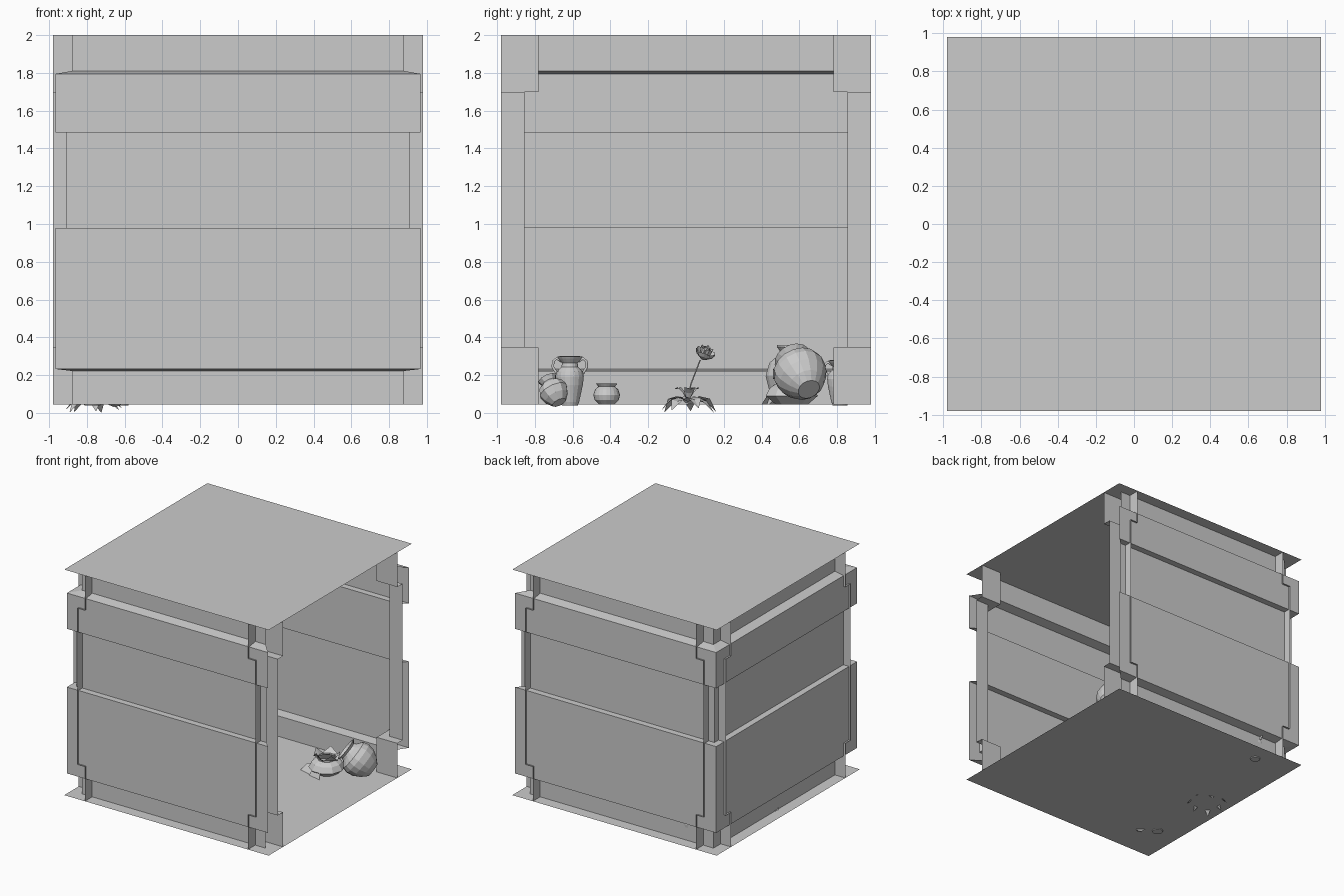
import bpy, bmesh, math, random
from mathutils import Vector, Matrix

if "Cube" in bpy.data.objects:
    bpy.data.objects.remove(bpy.data.objects["Cube"])

random.seed(4)
FLOOR = 0.045


def make(name, verts, faces, smooth=False):
    me = bpy.data.meshes.new(name)
    me.from_pydata([tuple(v) for v in verts], [], faces)
    me.update()
    ob = bpy.data.objects.new(name, me)
    bpy.context.collection.objects.link(ob)
    for p in me.polygons:
        p.use_smooth = smooth
    return ob


def sweep(name, plan, profile):
    """Loft a (offset, z) profile along a plan given in unit multiples of the offset."""
    n = len(plan)
    verts = [plan_pt(p, o, z) for o, z in profile for p in plan]
    faces = [(r * n + c, r * n + c + 1, (r + 1) * n + c + 1, (r + 1) * n + c)
             for r in range(len(profile) - 1) for c in range(n - 1)]
    return make(name, verts, faces)


def plan_pt(p, o, z):
    # "E" marks a coordinate fixed at the outer edge of the room
    return tuple((0.98 * c[1] if isinstance(c, tuple) else c * o) for c in p) + (z,)


# floor and ceiling sheets
E = 0.98
for name, z in (("floor", FLOOR), ("ceiling", 2.0)):
    make(name, [(-E, -E, z), (E, -E, z), (E, E, z), (-E, E, z)], [(0, 1, 2, 3)])

# three stepped walls, mitred at the corners, open on the right
wall = [(0.88, FLOOR), (0.88, 0.222), (0.965, 0.232), (0.965, 0.98), (0.91, 0.98),
        (0.91, 1.485), (0.965, 1.485), (0.965, 1.795), (0.88, 1.81), (0.88, 2.0)]
sweep("walls", [(1, -1), (-1, -1), (-1, 1), (1, 1)], wall)

# corner pillars with wider base and capital
pillar = [(0.782, FLOOR), (0.782, 0.345), (0.855, 0.345), (0.855, 1.70), (0.782, 1.70), (0.782, 2.0)]
for sx, sx_name in ((-1, "left"), (1, "right")):
    for sy, sy_name in ((-1, "front"), (1, "back")):
        sweep(f"pillar_{sy_name}_{sx_name}",
              [(("E", sx), sy), (sx, sy), (sx, ("E", sy))], pillar)


def lathe(name, profile, segs, loc, axis=(0, 0, 1), smooth=False):
    """Revolve (radius, height) pairs and close the bottom with one disc."""
    rot = Vector((0, 0, 1)).rotation_difference(Vector(axis).normalized())
    verts = []
    for r, h in profile:
        for i in range(segs):
            a = 2 * math.pi * i / segs
            verts.append(rot @ Vector((r * math.cos(a), r * math.sin(a), h)) + Vector(loc))
    faces = [tuple(reversed(range(segs)))]
    for k in range(len(profile) - 1):
        for i in range(segs):
            j = (i + 1) % segs
            faces.append((k * segs + i, k * segs + j, (k + 1) * segs + j, (k + 1) * segs + i))
    ob = make(name, verts, faces, smooth)
    return ob


def tube(name, pts, radius):
    cu = bpy.data.curves.new(name, 'CURVE')
    cu.dimensions = '3D'
    cu.bevel_depth = radius
    cu.bevel_resolution = 1
    cu.use_fill_caps = True
    sp = cu.splines.new('POLY')
    sp.points.add(len(pts) - 1)
    for p, co in zip(sp.points, pts):
        p.co = (*co, 1)
    ob = bpy.data.objects.new(name, cu)
    bpy.context.collection.objects.link(ob)
    return ob


# two-handled tall jars
jar = [(0.042, 0), (0.05, 0.02), (0.07, 0.11), (0.075, 0.155), (0.07, 0.18), (0.045, 0.205),
       (0.042, 0.225), (0.062, 0.25), (0.068, 0.26), (0.055, 0.262), (0.035, 0.22)]
for name, x, y, s in (("tall_jar_front", -0.77, -0.615, 1.0), ("tall_jar_back", -0.62, 0.815, 0.92)):
    lathe(name, [(r * s, h * s) for r, h in jar], 18, (x, y, 0.038))
    for side in (-1, 1):
        tube(name + "_handle", [(x, y + side * r * s, 0.038 + h * s) for r, h in
             ((0.045, 0.235), (0.07, 0.25), (0.088, 0.235), (0.09, 0.205), (0.07, 0.172))], 0.008)

# small round pot
lathe("round_pot", [(0.04, 0), (0.063, 0.022), (0.071, 0.05), (0.062, 0.078), (0.044, 0.094),
                    (0.056, 0.11), (0.044, 0.108), (0.036, 0.092)], 20, (-0.72, -0.42, FLOOR))

# small tipped pot
lathe("tipped_pot", [(0.04, -0.07), (0.067, -0.035), (0.08, 0.005), (0.066, 0.04), (0.04, 0.06),
                     (0.052, 0.085), (0.04, 0.08), (0.034, 0.055)], 10,
      (-0.66, -0.70, 0.112), (-0.4, -0.4, 0.8))

# wide-mouthed vase near the back
lathe("wide_vase", [(0.06, 0), (0.1, 0.07), (0.12, 0.15), (0.1, 0.22), (0.05, 0.262), (0.045, 0.285),
                    (0.06, 0.305), (0.06, 0.315), (0.048, 0.312), (0.035, 0.28)], 18, (-0.7, 0.54, FLOOR))

# big tipped pot
big = [(0.06, -0.125), (0.1, -0.085), (0.132, -0.03), (0.142, 0.025), (0.13, 0.07), (0.085, 0.105),
       (0.075, 0.125), (0.1, 0.145), (0.09, 0.147), (0.065, 0.12)]
lathe("big_tipped_pot", big, 16, (0.745, 0.61, 0.2), (-0.72, -0.32, 0.6))

# broken pot with jagged rim
broken = lathe("broken_pot", [(0.09, 0), (0.145, 0.045), (0.12, 0.09), (0.075, 0.115), (0.075, 0.13),
                              (0.105, 0.155)], 10, (0.46, 0.56, FLOOR))
vs = broken.data.vertices
for i, v in enumerate(vs[50:60]):
    v.co.z += (0.03 if i % 2 else -0.025) + random.uniform(-0.01, 0.01)
# loose shards leaning beside it
for k, (x, y, h) in enumerate(((0.44, 0.43, 0.11), (0.33, 0.47, 0.07))):
    make(f"shard_{k}", [(x - 0.06, y, FLOOR), (x + 0.06, y - 0.03, FLOOR),
                        (x + 0.03, y + 0.04, FLOOR + h), (x - 0.02, y + 0.03, FLOOR + h * 0.8)],
         [(0, 1, 2, 3)])


def leaf(name, base, ang, length, width, rise, drop):
    """Folded leaf arching out from its base."""
    d = Vector((math.cos(ang), math.sin(ang), 0))
    s = Vector((-d.y, d.x, 0))
    verts, faces = [], []
    for t, w in ((0, 0.12), (0.3, 0.8), (0.65, 1), (1, 0.04)):
        p = Vector(base) + d * length * t + Vector((0, 0, rise * math.sin(math.pi * t) - drop * t))
        edge = Vector((0, 0, 0.25 * width * w))
        verts += [p + s * width * w + edge, p, p - s * width * w + edge]
    for r in range(3):
        for c in range(2):
            a = 3 * r + c
            faces.append((a, a + 1, a + 4, a + 3))
    make(name, verts, faces)


# flower: leaf rosette, stem and layered bloom
base = (-0.77, 0.01, 0.06)
for k in range(7):
    leaf(f"leaf_{k}", base, k * 2 * math.pi / 7 + 0.35, random.uniform(0.14, 0.185), 0.036,
         random.uniform(0.03, 0.05), random.uniform(0.03, 0.06))
for k in range(3):
    leaf(f"upper_leaf_{k}", base, k * 2.1 + 2.3, 0.075, 0.03, 0.03, -0.065)
tube("stem", [base, (-0.77, 0.025, 0.15), (-0.77, 0.075, 0.28)], 0.004)

rot = Matrix.Rotation(-0.35, 3, 'X') @ Matrix.Rotation(0.3, 3, 'Y')
centre = Vector((-0.765, 0.09, 0.285))
for layer, (n, r, h) in enumerate(((4, 0.018, 0.075), (5, 0.035, 0.07), (6, 0.055, 0.05))):
    for k in range(n):
        a0 = 2 * math.pi * k / n + layer * 0.5
        w = 1.25 * math.pi / n
        verts = []
        for rr, hh in ((0.25, 0), (0.8, 0.5), (1.0, 1.0)):
            for off in (-w, 0, w):
                q = Vector((r * rr * math.cos(a0 + off), r * rr * math.sin(a0 + off),
                            h * hh * (1.0 if off == 0 else 0.82)))
                verts.append(centre + rot @ q)
        make(f"petal_{layer}_{k}", verts,
             [(i, i + 1, i + 4, i + 3) for i in (0, 1, 3, 4)])
